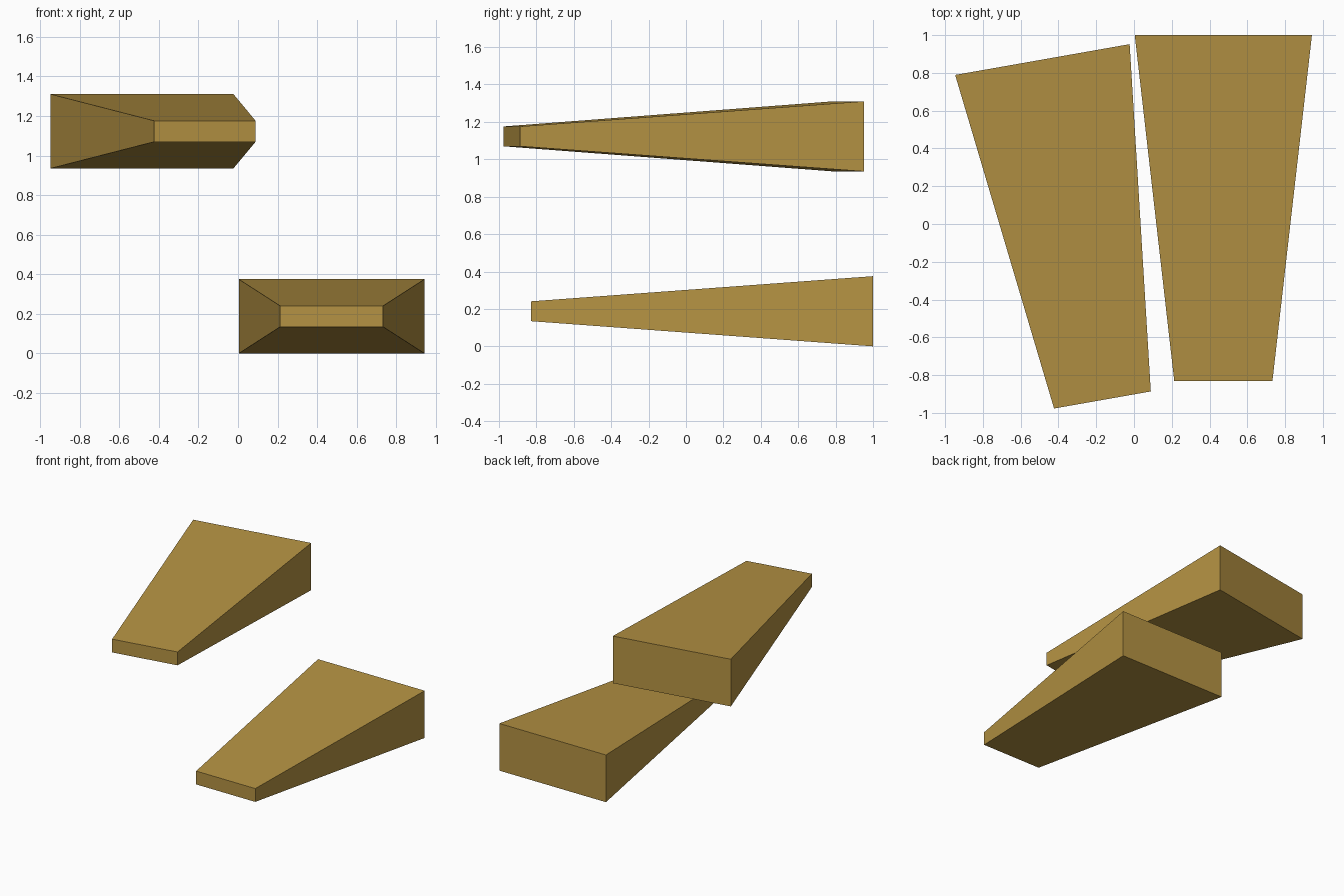
import bpy, bmesh, math

if "Cube" in bpy.data.objects:
    bpy.data.objects.remove(bpy.data.objects["Cube"])

LENGTH = 1.83
BACK = (0.469, 0.1875)    # half width, half height of the thick end
FRONT = (0.26, 0.053)     # half width, half height of the thin end

ochre = bpy.data.materials.new("ochre")
ochre.diffuse_color = (0.46, 0.29, 0.056, 1)
ochre.use_nodes = True
ochre.node_tree.nodes["Principled BSDF"].inputs["Base Color"].default_value = ochre.diffuse_color


def tapered_block(name, location, angle):
    """A box narrowing in width and height towards -y."""
    bm = bmesh.new()
    bmesh.ops.create_cube(bm, size=2)
    for v in bm.verts:
        half_w, half_h = BACK if v.co.y > 0 else FRONT
        v.co.x *= half_w
        v.co.y *= LENGTH / 2
        v.co.z *= half_h
    mesh = bpy.data.meshes.new(name)
    bm.to_mesh(mesh)
    bm.free()
    mesh.materials.append(ochre)
    obj = bpy.data.objects.new(name, mesh)
    obj.location = location
    obj.rotation_euler.z = math.radians(angle)
    bpy.context.collection.objects.link(obj)


# Lower block on the ground, upper block floating and turned
tapered_block("lower_block", (0.473, 0.085, 0.1875), 0)
tapered_block("upper_block", (-0.326, -0.0305, 1.1225), 10)
